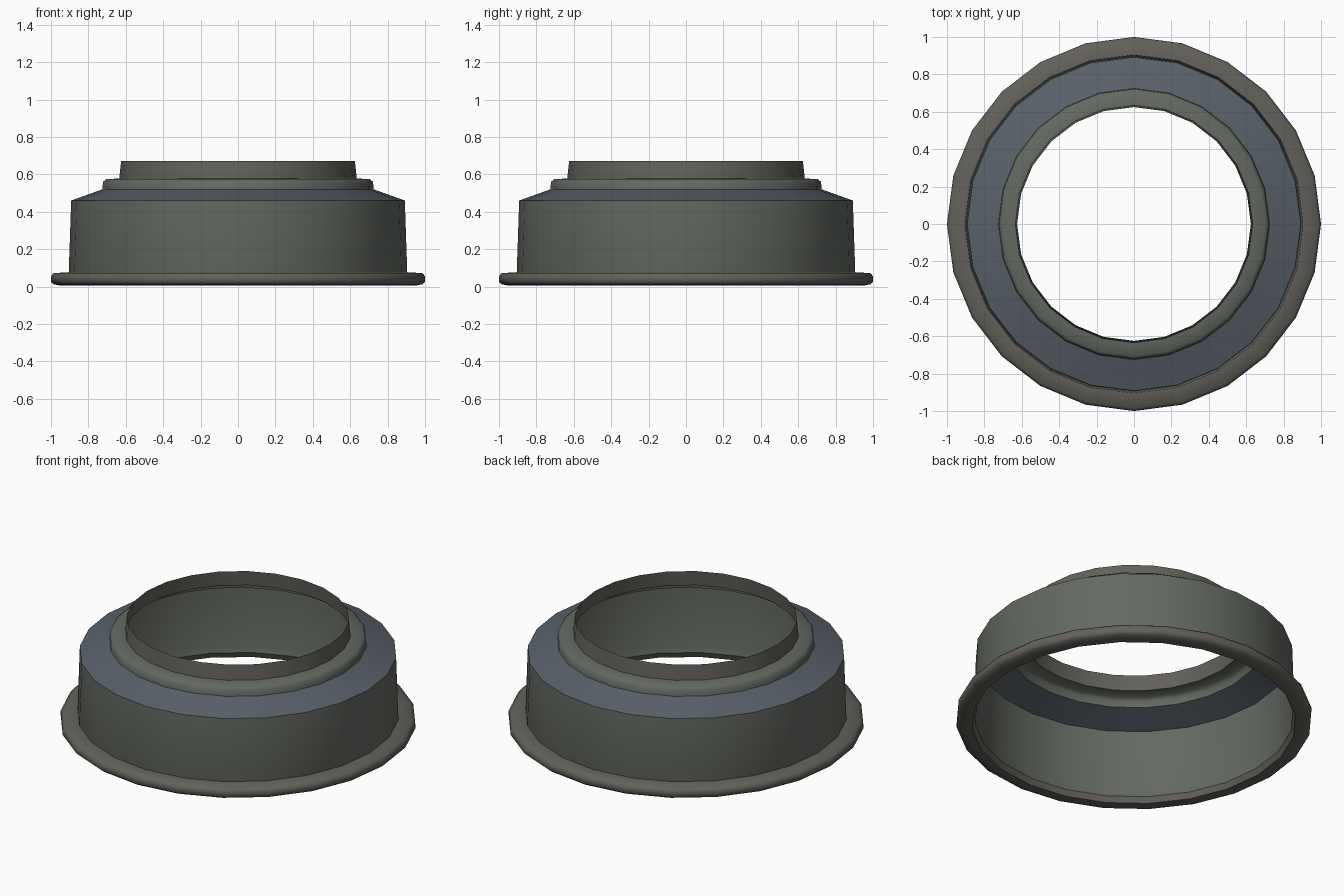
import bpy, bmesh, math

if "Cube" in bpy.data.objects:
    bpy.data.objects.remove(bpy.data.objects["Cube"])

SIDES = 24


def material(name, rgb):
    m = bpy.data.materials.new(name)
    m.diffuse_color = (*rgb, 1)
    m.use_nodes = True
    m.node_tree.nodes["Principled BSDF"].inputs["Base Color"].default_value = m.diffuse_color
    return m


def lathe(name, profile, mat, closed=False):
    """Spin an (r, z) profile, listed bottom to top on the outside, around z."""
    bm = bmesh.new()
    rings = []
    for r, z in profile:
        rings.append([bm.verts.new((r * math.cos(a), r * math.sin(a), z))
                      for a in (2 * math.pi * i / SIDES for i in range(SIDES))])
    pairs = list(zip(rings, rings[1:]))
    if closed:
        pairs.append((rings[-1], rings[0]))
    for low, high in pairs:
        for i in range(SIDES):
            j = (i + 1) % SIDES
            bm.faces.new((low[i], low[j], high[j], high[i]))
    me = bpy.data.meshes.new(name)
    bm.to_mesh(me)
    bm.free()
    me.materials.append(mat)
    ob = bpy.data.objects.new(name, me)
    bpy.context.collection.objects.link(ob)
    bpy.ops.object.select_all(action='DESELECT')
    ob.select_set(True)
    bpy.context.view_layer.objects.active = ob
    bpy.ops.object.shade_smooth_by_angle(angle=math.radians(50))
    return ob


brown = material("warm_grey", (0.125, 0.118, 0.102))
green = material("green_grey", (0.125, 0.14, 0.118))
blue = material("blue_grey", (0.10, 0.118, 0.142))

# Rounded foot flange with a small inner lip
lathe("base_flange", [(0.895, 0.04), (0.91, 0.005), (0.95, 0.005), (0.985, 0.012),
                      (1.0, 0.025), (1.0, 0.055), (0.985, 0.073), (0.905, 0.075)], brown)

# Slightly tapered side wall
lathe("side_wall", [(0.895, 0.04), (0.905, 0.075), (0.892, 0.46)], green)

# Sloping shoulder
lathe("sloped_shoulder", [(0.892, 0.46), (0.725, 0.52)], blue)

# Stepped collar with a softened top edge
lathe("collar", [(0.725, 0.52), (0.722, 0.56), (0.705, 0.574), (0.635, 0.578)], green)

# Thin open neck
lathe("neck", [(0.635, 0.578), (0.625, 0.67)], brown)
